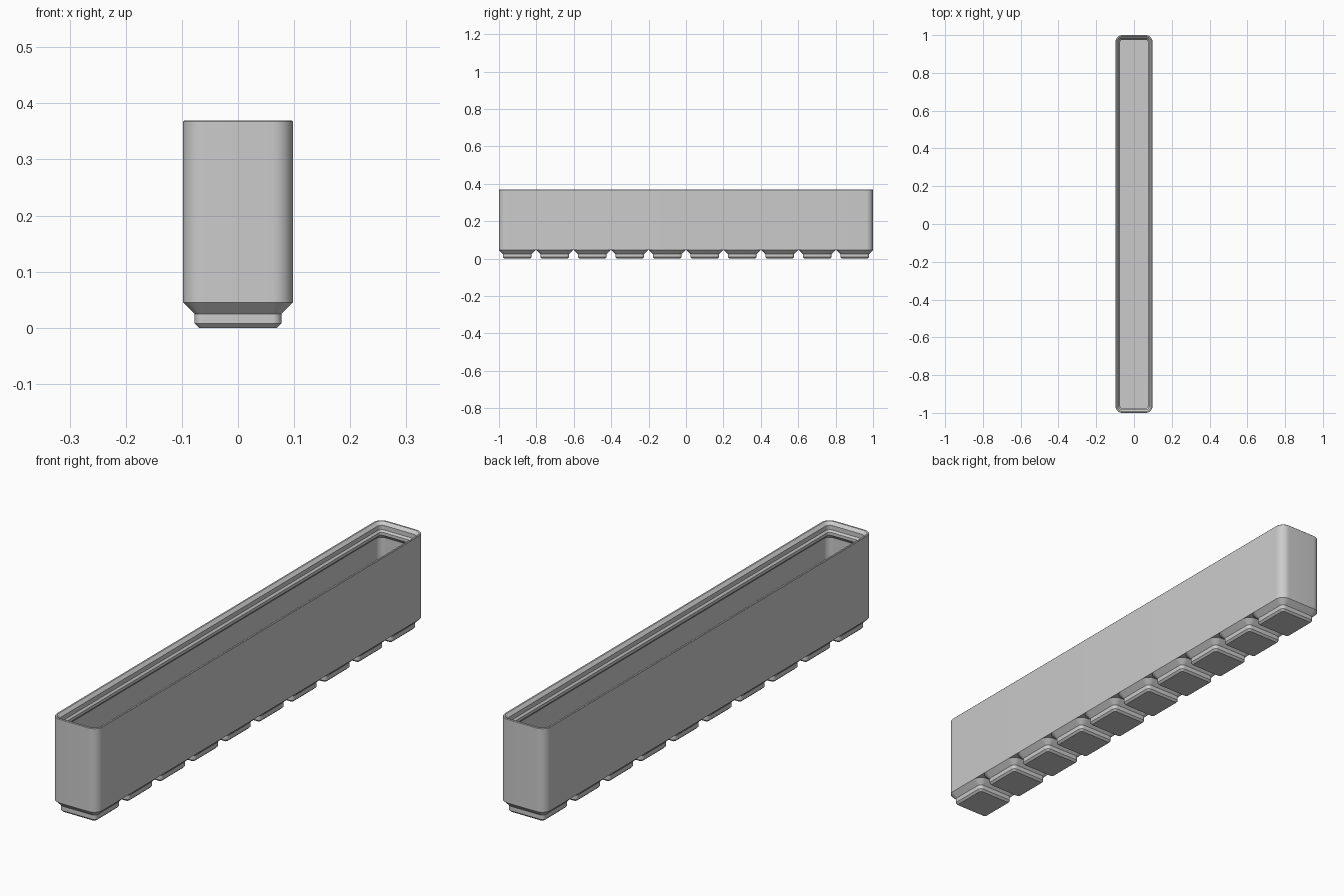
import bpy, bmesh, math

cube = bpy.data.objects.get("Cube")
if cube:
    bpy.data.objects.remove(cube, do_unlink=True)

UNITS = 10                      # number of feet
PITCH = 21.0                    # working size in mm, scaled at the end
WIDTH, LENGTH = 20.5, UNITS * PITCH - 0.5
S = 2.0 / LENGTH
CORNER = 3.75
SEGMENTS = 10

grey = bpy.data.materials.new("light grey plastic")
grey.use_nodes = True
grey.diffuse_color = (0.6, 0.6, 0.6, 1)
grey.node_tree.nodes["Principled BSDF"].inputs["Base Color"].default_value = (0.6, 0.6, 0.6, 1)


def rounded_ring(bm, width, length, inset, z, y0=0.0):
    """Rounded rectangle of vertices, inset from the outer outline."""
    radius = max(CORNER - inset, 0.8)
    hx, hy = width / 2 - inset - radius, length / 2 - inset - radius
    ring = []
    for corner, (sx, sy) in enumerate(((1, 1), (-1, 1), (-1, -1), (1, -1))):
        for i in range(SEGMENTS + 1):
            a = math.pi / 2 * (corner + i / SEGMENTS)
            x = sx * hx + radius * math.cos(a)
            y = sy * hy + radius * math.sin(a) + y0
            ring.append(bm.verts.new((x * S, y * S, z * S)))
    return ring


def loft(bm, width, length, profile, y0=0.0, cap_end=True):
    """Skin a list of (inset, height) outlines, closing the ends."""
    rings = [rounded_ring(bm, width, length, inset, z, y0) for inset, z in profile]
    for a, b in zip(rings, rings[1:]):
        n = len(a)
        for i in range(n):
            j = (i + 1) % n
            bm.faces.new((a[i], a[j], b[j], b[i]))
    bm.faces.new(rings[0][::-1])
    if cap_end:
        bm.faces.new(rings[-1])


def finish(bm, name):
    mesh = bpy.data.meshes.new(name)
    bm.to_mesh(mesh)
    bm.free()
    mesh.materials.append(grey)
    obj = bpy.data.objects.new(name, mesh)
    bpy.context.collection.objects.link(obj)
    bpy.ops.object.select_all(action='DESELECT')
    obj.select_set(True)
    bpy.context.view_layer.objects.active = obj
    bpy.ops.object.shade_smooth_by_angle(angle=math.radians(30))
    return obj


# Bin body: outer wall, stacking lip, inner wall and floor
BASE, FLOOR, LIP = 4.75, 7.0, 35.0
WALL = 0.95
bm = bmesh.new()
loft(bm, WIDTH, LENGTH, [
    (0, BASE), (0, LIP + 3.5), (0.15, LIP + 3.68), (0.45, LIP + 3.68),
    (0.75, LIP + 3.65), (1.9, LIP + 2.5), (1.9, LIP + 0.7), (2.6, LIP),
    (2.6, LIP - 1.2), (WALL, LIP - 2.85), (WALL, FLOOR),
])
finish(bm, "bin_body")

# Row of stepped feet
for k in range(UNITS):
    bm = bmesh.new()
    loft(bm, WIDTH, WIDTH, [(2.95, 0), (2.15, 0.8), (2.15, 2.6), (0, BASE)],
         y0=(k - (UNITS - 1) / 2) * PITCH, cap_end=False)
    finish(bm, f"foot_{k + 1}")
